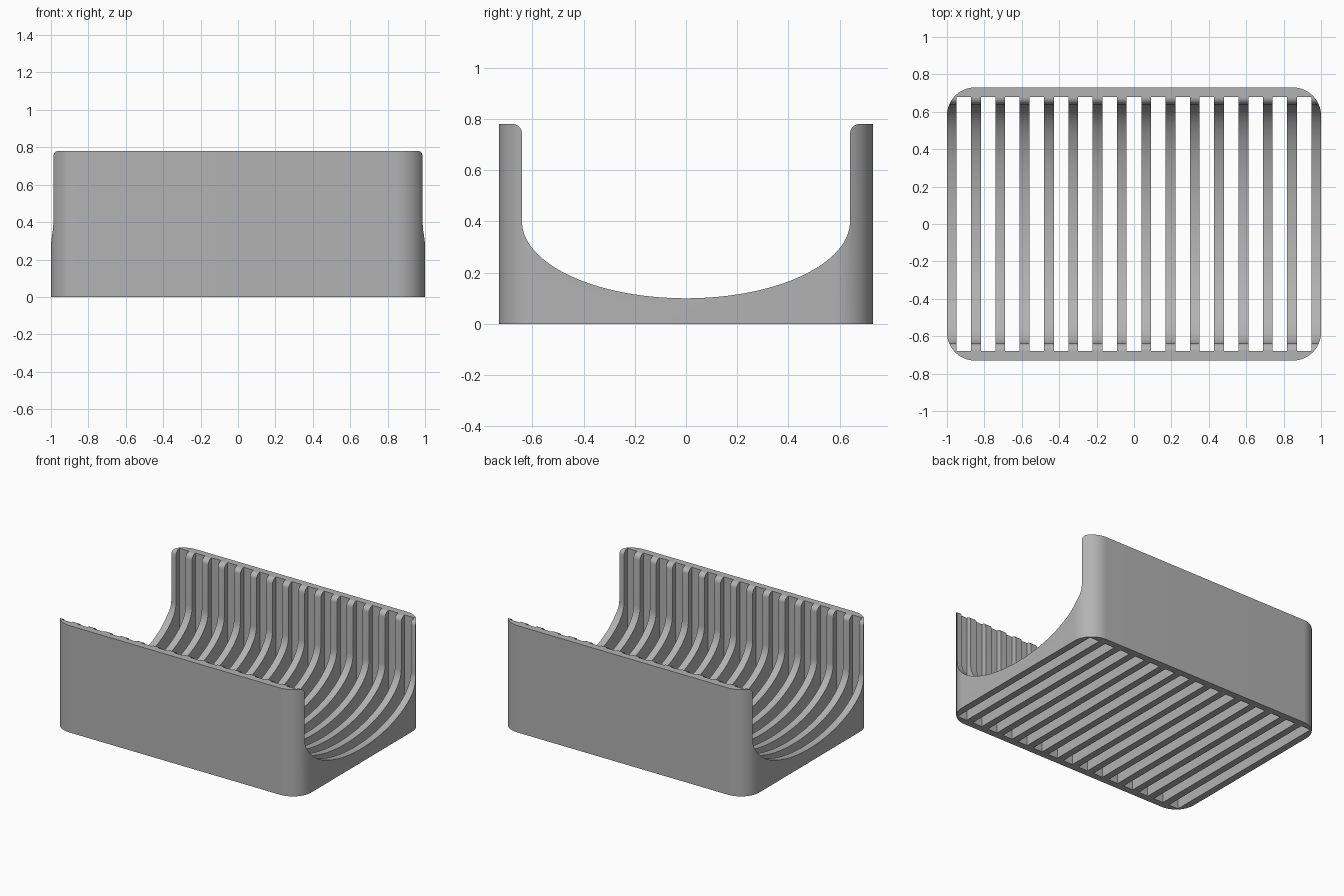
import bpy, bmesh
from math import sin, cos, pi, radians

cube = bpy.data.objects.get("Cube")
if cube:
    bpy.data.objects.remove(cube, do_unlink=True)

HALF_X, HALF_Y, HEIGHT = 1.0, 0.73, 0.78
CORNER = 0.15                                  # plan corner radius
TROUGH_Y, FLOOR, SPRING = 0.64, 0.10, 0.40     # inner trough profile
LIP = 0.037                                    # rounded inner rim
PITCH, SLOT_W, SLOT_Y = 0.13, 0.078, 0.68      # slot layout


def arc(cx, cy, rx, ry, start, end, steps):
    """Points along an elliptical arc, angles in degrees."""
    angles = [radians(start + (end - start) * i / steps) for i in range(steps + 1)]
    return [(cx + rx * cos(a), cy + ry * sin(a)) for a in angles]


def add_prism(bm, points, offset):
    """Extrude a closed outline of 3D points along an offset."""
    face = bm.faces.new([bm.verts.new(p) for p in points])
    new = bmesh.ops.extrude_face_region(bm, geom=[face])["geom"]
    bmesh.ops.translate(bm, vec=offset, verts=[v for v in new if isinstance(v, bmesh.types.BMVert)])


def make_object(name, bm):
    bmesh.ops.recalc_face_normals(bm, faces=bm.faces[:])
    mesh = bpy.data.meshes.new(name)
    bm.to_mesh(mesh)
    bm.free()
    obj = bpy.data.objects.new(name, mesh)
    bpy.context.collection.objects.link(obj)
    return obj


# Solid block with rounded vertical corners
outline = []
for sx, sy, start in ((1, 1, 0), (-1, 1, 90), (-1, -1, 180), (1, -1, 270)):
    outline += arc(sx * (HALF_X - CORNER), sy * (HALF_Y - CORNER),
                   CORNER, CORNER, start, start + 90, 16)
bm = bmesh.new()
add_prism(bm, [(x, y, 0) for x, y in outline], (0, 0, HEIGHT))
tray = make_object("slatted_tray", bm)

# Trough cutter: elliptical floor, straight walls, flared rim
right_lip = arc(TROUGH_Y + LIP, HEIGHT - LIP, LIP, LIP, 180, 90, 8)
left_lip = [(-y, z) for y, z in reversed(right_lip)]
profile = arc(0, SPRING, TROUGH_Y, SPRING - FLOOR, 180, 360, 64) + right_lip
profile += [(TROUGH_Y + LIP, 1), (-TROUGH_Y - LIP, 1)] + left_lip
bm = bmesh.new()
add_prism(bm, [(-1.2, y, z) for y, z in profile], (2.4, 0, 0))
trough_cutter = make_object("trough_cutter", bm)

# Slot cutter: a row of boxes leaving sixteen thin ribs
bm = bmesh.new()
for i in range(-7, 8):
    x0, x1 = i * PITCH - SLOT_W / 2, i * PITCH + SLOT_W / 2
    add_prism(bm, [(x0, -SLOT_Y, -0.1), (x1, -SLOT_Y, -0.1),
                   (x1, SLOT_Y, -0.1), (x0, SLOT_Y, -0.1)], (0, 0, 1.3))
slot_cutter = make_object("slot_cutter", bm)

# Cut the trough and slots, then discard the cutters
bpy.ops.object.select_all(action='DESELECT')
bpy.context.view_layer.objects.active = tray
tray.select_set(True)
for cutter in (trough_cutter, slot_cutter):
    cutter.hide_render = True
    mod = tray.modifiers.new("cut", 'BOOLEAN')
    mod.operation, mod.solver, mod.object = 'DIFFERENCE', 'EXACT', cutter
    bpy.ops.object.modifier_apply(modifier=mod.name)
    bpy.data.objects.remove(cutter, do_unlink=True)
bpy.ops.object.shade_smooth_by_angle(angle=radians(30))

# Plain grey finish
grey = bpy.data.materials.new("plain_grey")
grey.use_nodes = True
color = (0.45, 0.45, 0.45, 1)
grey.diffuse_color = color
grey.node_tree.nodes["Principled BSDF"].inputs["Base Color"].default_value = color
tray.data.materials.clear()
tray.data.materials.append(grey)
